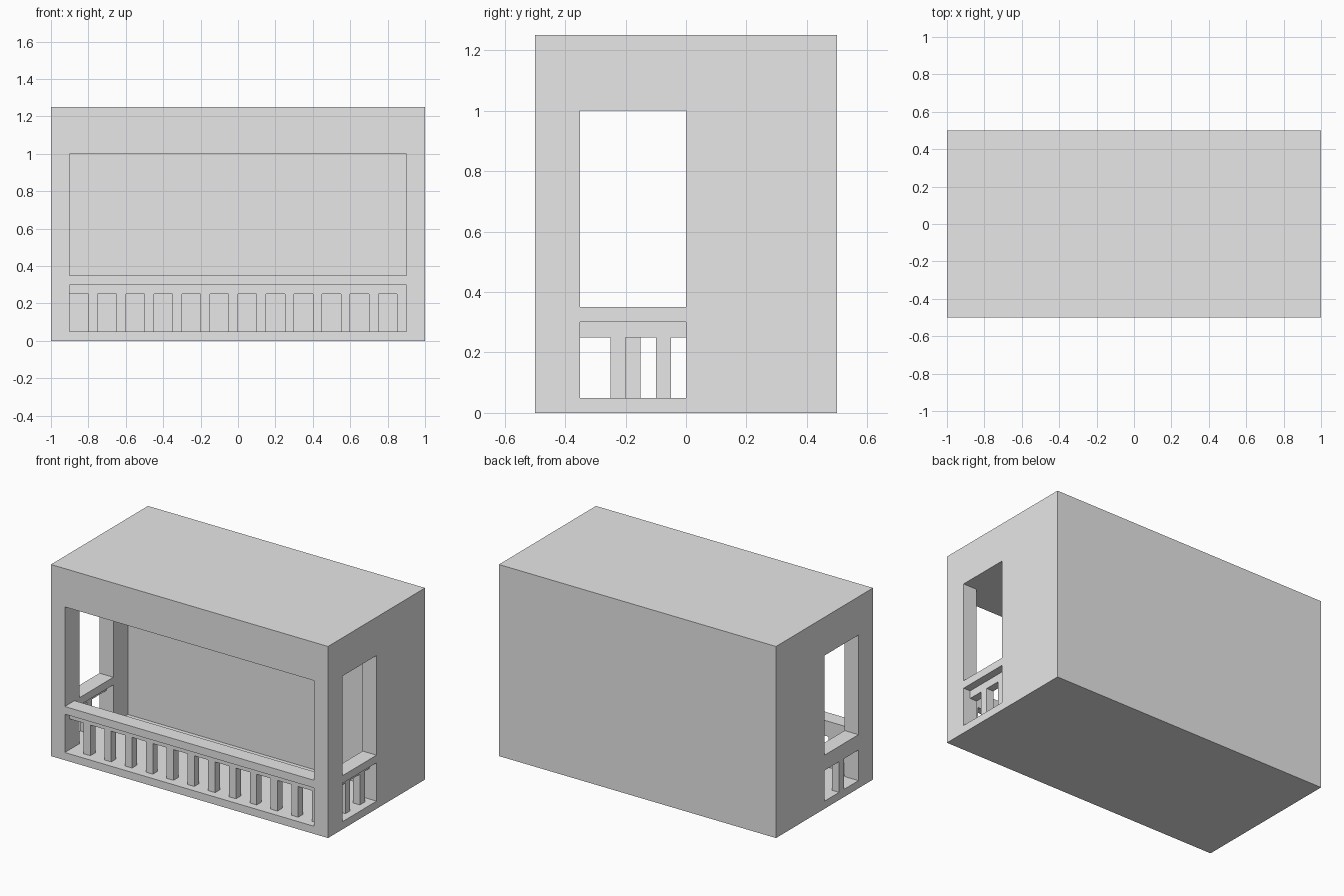
import bpy
import bmesh
from mathutils import Vector

cube = bpy.data.objects.get("Cube")
if cube:
    bpy.data.objects.remove(cube, do_unlink=True)

grey = bpy.data.materials.new("plain_grey")
grey.use_nodes = True
GREY = (0.8, 0.8, 0.8, 1)
grey.diffuse_color = GREY
grey.node_tree.nodes["Principled BSDF"].inputs["Base Color"].default_value = GREY


def add_box(bm, lo, hi):
    lo, hi = Vector(lo), Vector(hi)
    verts = bmesh.ops.create_cube(bm, size=1)["verts"]
    bmesh.ops.scale(bm, vec=hi - lo, verts=verts)
    bmesh.ops.translate(bm, vec=(lo + hi) / 2, verts=verts)


def boxes(name, *spans):
    bm = bmesh.new()
    for lo, hi in spans:
        add_box(bm, lo, hi)
    mesh = bpy.data.meshes.new(name)
    bm.to_mesh(mesh)
    bm.free()
    mesh.materials.append(grey)
    obj = bpy.data.objects.new(name, mesh)
    bpy.context.collection.objects.link(obj)
    return obj


FLOOR, RAIL, LEDGE, SILL, HEAD, TOP = 0.05, 0.25, 0.30, 0.35, 1.0, 1.25

# Solid block hollowed by a room, with front and side openings
shell = boxes("building_shell", ((-1, -0.5, 0), (1, 0.5, TOP)))
cutters = [
    boxes("room_cutter", ((-0.9, -0.4, FLOOR), (0.9, 0.15, HEAD))),
    boxes("front_window_cutter", ((-0.9, -0.6, SILL), (0.9, -0.3, HEAD))),
    boxes("front_railing_cutter", ((-0.9, -0.6, FLOOR), (0.9, -0.3, LEDGE))),
    boxes("side_window_cutter", ((-1.1, -0.35, SILL), (1.1, 0, HEAD))),
    boxes("side_railing_cutter", ((-1.1, -0.35, FLOOR), (1.1, 0, LEDGE))),
]
for cutter in cutters:
    cut = shell.modifiers.new(cutter.name, "BOOLEAN")
    cut.operation = "DIFFERENCE"
    cut.solver = "EXACT"
    cut.object = cutter

# Bake the openings and discard the cutters
bpy.context.view_layer.update()
evaluated = shell.evaluated_get(bpy.context.evaluated_depsgraph_get())
baked = bpy.data.meshes.new_from_object(evaluated)
shell.modifiers.clear()
shell.data = baked
for cutter in cutters:
    bpy.data.objects.remove(cutter, do_unlink=True)

# Front railing, set back from the facade
boxes("front_rail", ((-0.9, -0.45, RAIL), (0.9, -0.4, LEDGE)))
starts = [-0.8 + 0.15 * i for i in range(12)]
boxes("front_balusters",
      *[((x, -0.45, FLOOR), (x + 0.05, -0.4, RAIL)) for x in starts])


# Side railings: the left one is set back, the right one is flush
def side_railing(side, x, starts):
    boxes(side + "_rail", ((x, -0.35, RAIL), (x + 0.05, 0, LEDGE)))
    boxes(side + "_balusters",
          *[((x, y, FLOOR), (x + 0.05, y + 0.05, RAIL)) for y in starts])


side_railing("left", 0.9, [-0.25, -0.1])
side_railing("right", -1, [-0.2])
